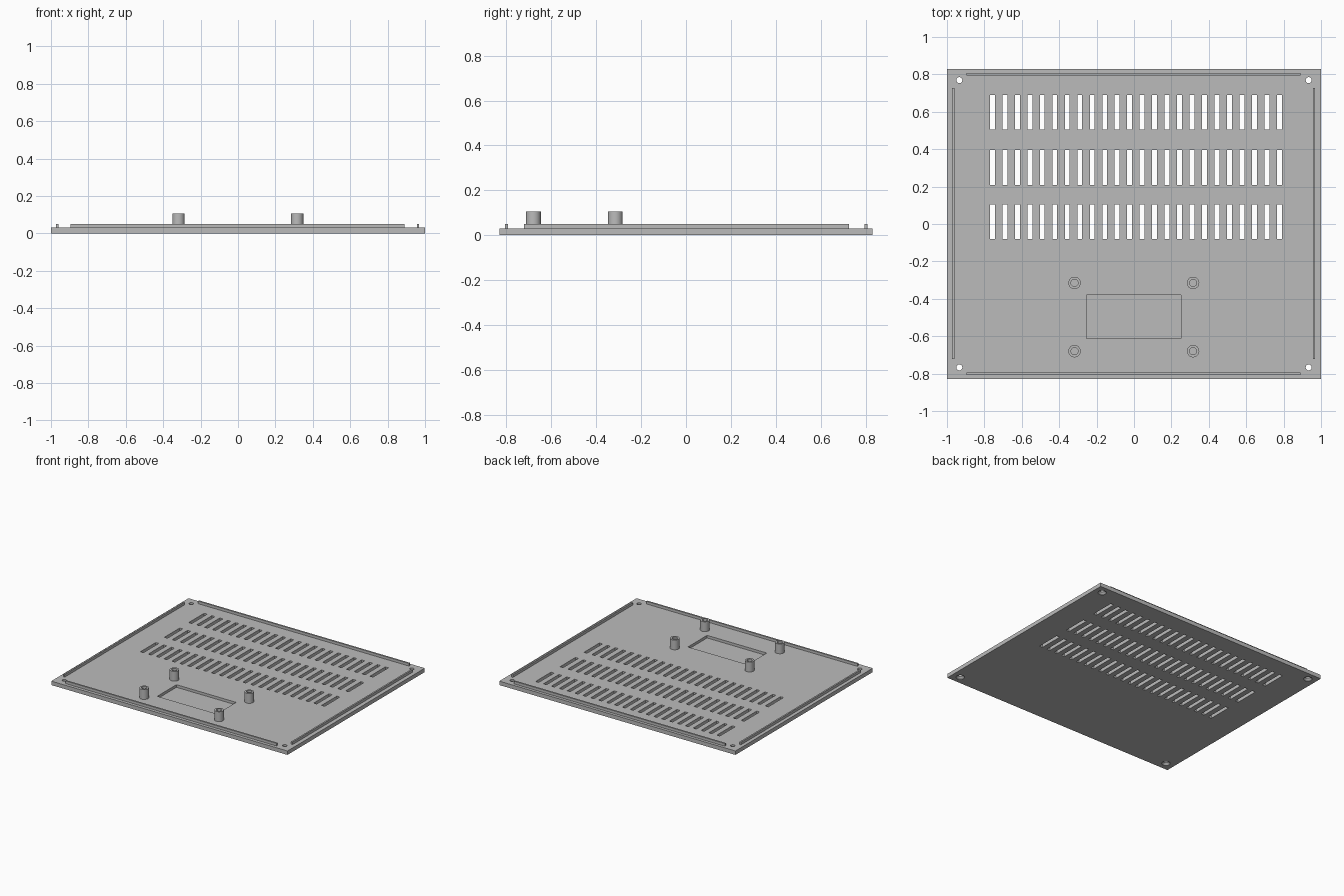
import bpy, bmesh, math
from mathutils import Matrix, Vector

old = bpy.data.objects.get("Cube")
if old:
    bpy.data.objects.remove(old, do_unlink=True)

grey = bpy.data.materials.new("plain grey")
grey.use_nodes = True
colour = (0.5, 0.5, 0.5, 1)
grey.diffuse_color = colour
grey.node_tree.nodes["Principled BSDF"].inputs["Base Color"].default_value = colour

THICK, RIDGE_TOP, BOSS_TOP = 0.03, 0.05, 0.105


def add_box(bm, x0, x1, y0, y1, z0, z1):
    size = Matrix.Diagonal((x1 - x0, y1 - y0, z1 - z0, 1))
    centre = Vector((x0 + x1, y0 + y1, z0 + z1)) / 2
    bmesh.ops.create_cube(bm, size=1, matrix=Matrix.Translation(centre) @ size)


def add_lathe(bm, x, y, profile, closed=False, sides=32):
    """Turn (radius, z) points about a vertical axis; closed joins last to first."""
    rings = [[bm.verts.new((x + r * math.cos(2 * math.pi * i / sides),
                            y + r * math.sin(2 * math.pi * i / sides), z))
              for i in range(sides)] for r, z in profile]
    pairs = list(zip(rings, rings[1:]))
    if closed:
        pairs.append((rings[-1], rings[0]))
    for a, b in pairs:
        for i in range(sides):
            j = (i + 1) % sides
            bm.faces.new((a[i], a[j], b[j], b[i]))
    if not closed:
        bm.faces.new(rings[0][::-1])
        bm.faces.new(rings[-1])


def make_object(name, bm):
    bmesh.ops.recalc_face_normals(bm, faces=bm.faces[:])
    mesh = bpy.data.meshes.new(name)
    bm.to_mesh(mesh)
    bm.free()
    mesh.materials.append(grey)
    ob = bpy.data.objects.new(name, mesh)
    bpy.context.collection.objects.link(ob)
    return ob


def smooth(ob):
    bpy.ops.object.select_all(action="DESELECT")
    ob.select_set(True)
    bpy.context.view_layer.objects.active = ob
    bpy.ops.object.shade_smooth_by_angle(angle=math.radians(30))


# Base plate
bm = bmesh.new()
add_box(bm, -1, 1, -0.83, 0.83, 0, THICK)
plate = make_object("base_plate", bm)

# Cutter: vent slots, display pocket, countersunk corner holes
bm = bmesh.new()
for row_y in (0.597, 0.302, 0.012):
    for i in range(24):
        x = -0.757 + i * 0.0667
        add_box(bm, x - 0.013, x + 0.013, row_y - 0.093, row_y + 0.093, -0.05, 0.1)
add_box(bm, -0.255, 0.25, -0.612, -0.38, 0.01, 0.1)
for x in (-0.934, 0.934):
    for y in (-0.767, 0.769):
        add_lathe(bm, x, y, [(0.03, -0.02), (0.03, 0.002), (0.016, 0.016), (0.016, 0.1)])
cutter = make_object("plate_cutter", bm)
cutter.hide_render = True

cut = plate.modifiers.new("openings", "BOOLEAN")
cut.operation, cut.solver, cut.object = "DIFFERENCE", "EXACT", cutter
bpy.context.view_layer.objects.active = plate
bpy.ops.object.modifier_apply(modifier=cut.name)
bpy.data.objects.remove(cutter, do_unlink=True)
smooth(plate)

# Locating ridges along the four edges
for name, x0, x1, y0, y1 in (
        ("front_ridge", -0.895, 0.89, -0.806, -0.793),
        ("back_ridge", -0.895, 0.89, 0.795, 0.808),
        ("right_ridge", -0.973, -0.961, -0.723, 0.727),
        ("left_ridge", 0.957, 0.969, -0.723, 0.727)):
    bm = bmesh.new()
    add_box(bm, x0, x1, y0, y1, THICK, RIDGE_TOP)
    make_object(name, bm)

# Hollow screw bosses around the pocket
for side, x in (("right", -0.318), ("left", 0.316)):
    for end, y in (("front", -0.68), ("back", -0.315)):
        bm = bmesh.new()
        add_lathe(bm, x, y, [(0.033, THICK), (0.033, BOSS_TOP),
                             (0.019, BOSS_TOP), (0.019, THICK)], closed=True)
        smooth(make_object(f"{end}_{side}_boss", bm))
